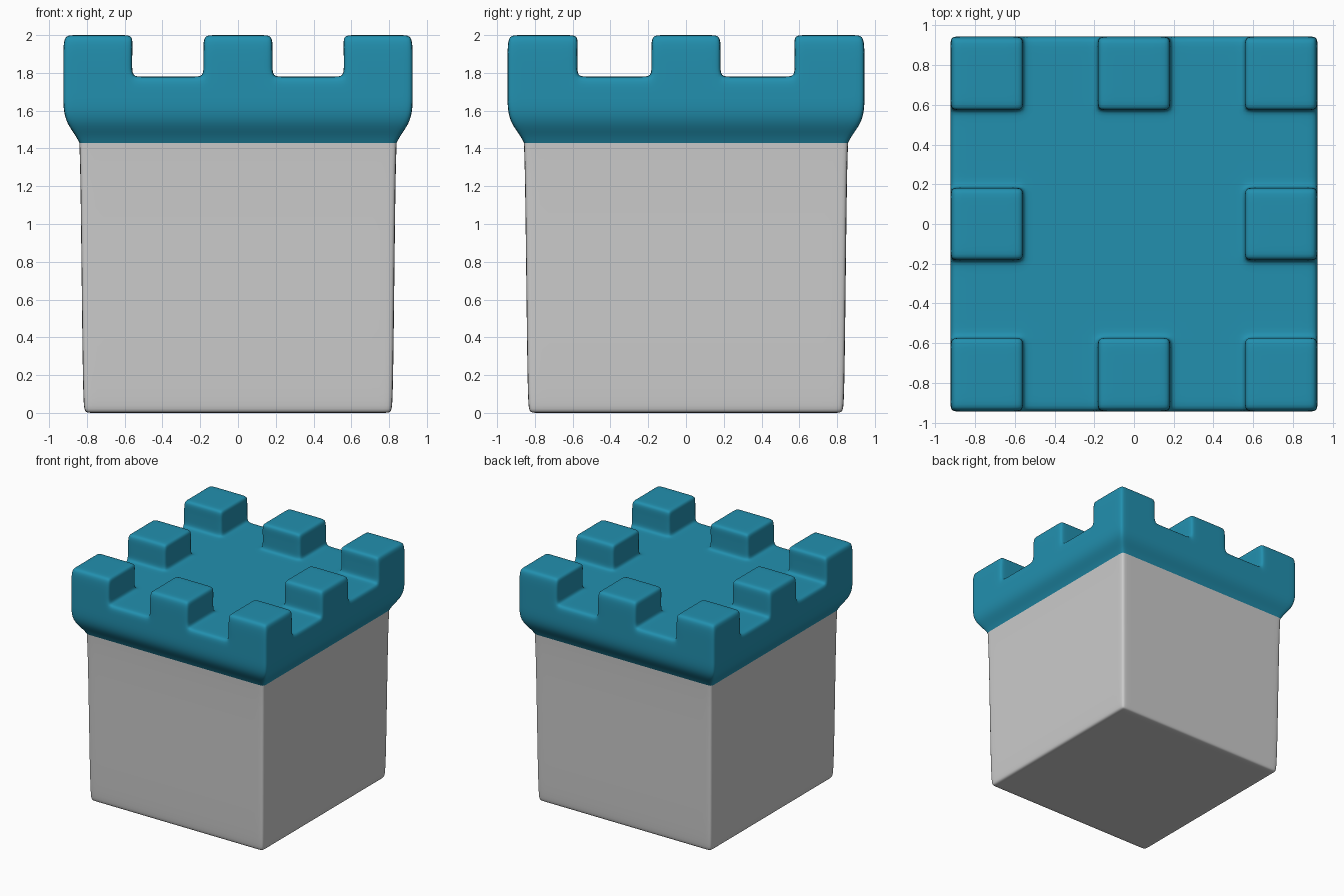
import bpy, bmesh

if "Cube" in bpy.data.objects:
    bpy.data.objects.remove(bpy.data.objects["Cube"])

HX, HY = 0.925, 0.945          # half sizes of the widest part
FLOOR = 1.78


def grid_lines(half, inner, mid, r=0.05):
    """Symmetric grid lines with support loops around each merlon wall."""
    pos = [mid - r, mid, mid + r, inner - r, inner, inner + r, half - r, half]
    return [-p for p in reversed(pos)] + pos


XS = grid_lines(HX, 0.56, 0.183)
YS = grid_lines(HY, 0.575, 0.183)


def band(v, inner, mid):
    """0 = middle merlon band, 1 = outer merlon band, None = gap."""
    v = abs(v)
    return 1 if v > inner else 0 if v < mid else None


def merlon(x, y):
    bx, by = band(x, 0.56, 0.183), band(y, 0.575, 0.183)
    return bx is not None and by is not None and bx + by > 0


def shell(name, profile, filled, open_top=False, open_bottom=False, color=None):
    """Skin of the filled cells of a grid; profile is (z, width scale) per level."""
    bm = bmesh.new()
    cache = {}
    size = (len(XS) - 1, len(YS) - 1, len(profile) - 1)

    def vert(i, j, k):
        if (i, j, k) not in cache:
            z, s = profile[k]
            cache[i, j, k] = bm.verts.new((XS[i] * s, YS[j] * s, z))
        return cache[i, j, k]

    def solid(c):
        if any(n < 0 or n >= m for n, m in zip(c, size)):
            return False
        mids = [(a[n] + a[n + 1]) / 2 for a, n in zip((XS, YS, [p[0] for p in profile]), c)]
        return filled(*mids)

    for i in range(size[0]):
        for j in range(size[1]):
            for k in range(size[2]):
                c = (i, j, k)
                if not solid(c):
                    continue
                for axis in range(3):
                    for side in (0, 1):
                        n = list(c)
                        n[axis] += 2 * side - 1
                        if solid(n):
                            continue
                        if axis == 2 and ((n[2] < 0 and open_bottom)
                                          or (n[2] >= size[2] and open_top)):
                            continue
                        u, w = (axis + 1) % 3, (axis + 2) % 3
                        quad = []
                        for du, dw in ((0, 0), (1, 0), (1, 1), (0, 1)):
                            p = list(c)
                            p[axis] += side
                            p[u] += du
                            p[w] += dw
                            quad.append(vert(*p))
                        bm.faces.new(quad if side else quad[::-1])
    me = bpy.data.meshes.new(name)
    bm.to_mesh(me)
    bm.free()
    me.shade_smooth()
    ob = bpy.data.objects.new(name, me)
    bpy.context.collection.objects.link(ob)
    sub = ob.modifiers.new("Smooth", 'SUBSURF')
    sub.levels = sub.render_levels = 2
    if color:
        mat = bpy.data.materials.new(name)
        mat.diffuse_color = color
        mat.use_nodes = True
        mat.node_tree.nodes["Principled BSDF"].inputs["Base Color"].default_value = mat.diffuse_color
        me.materials.append(mat)
    return ob


# Grey tower body, slightly wider at the top
shell("tower_body",
      [(0, 0.876), (0.035, 0.884), (0.25, 0.889), (0.65, 0.894), (1.05, 0.899),
       (1.3, 0.903), (1.43, 0.908)],
      lambda x, y, z: True, open_top=True)

# Blue flared battlement with eight merlons
shell("battlement",
      [(1.43, 0.908), (1.47, 0.93), (1.53, 0.978), (1.6, 1.0), (1.7, 1.0),
       (FLOOR, 1.0), (1.84, 1.0), (1.93, 1.0), (2.0, 0.993)],
      lambda x, y, z: z < FLOOR or merlon(x, y),
      open_bottom=True, color=(0.016, 0.28, 0.43, 1))
